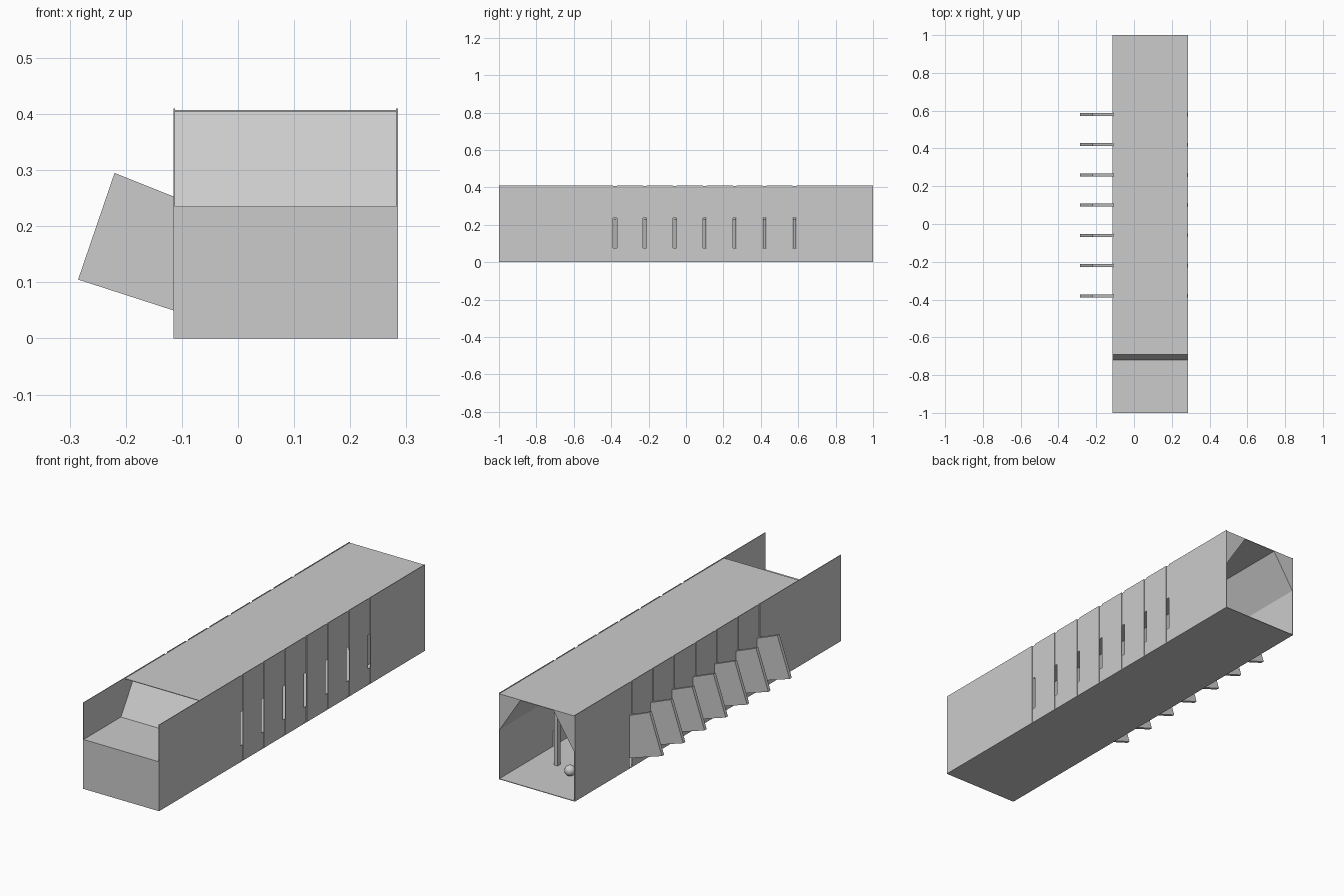
import bpy, bmesh, math
from mathutils import Vector

if "Cube" in bpy.data.objects:
    bpy.data.objects.remove(bpy.data.objects["Cube"])

grey = bpy.data.materials.new("plain_grey")
grey.diffuse_color = (0.6, 0.6, 0.6, 1)
grey.use_nodes = True
grey.node_tree.nodes["Principled BSDF"].inputs["Base Color"].default_value = grey.diffuse_color

X0, X1 = -0.115, 0.285      # outer faces of the side walls
T = 0.003                   # sheet thickness
TOP, SHOULDER = 0.41, 0.235
SLOTS = [-0.38 + 0.16 * i for i in range(7)]
SLOT_W = 0.02


def finish(name, bm):
    bmesh.ops.recalc_face_normals(bm, faces=bm.faces[:])
    me = bpy.data.meshes.new(name)
    bm.to_mesh(me)
    bm.free()
    me.materials.append(grey)
    ob = bpy.data.objects.new(name, me)
    bpy.context.collection.objects.link(ob)
    return ob


def add_prism(bm, pts, depth):
    """Extrude a closed loop of 3D points along a depth vector."""
    face = bm.faces.new([bm.verts.new(p) for p in pts])
    ext = bmesh.ops.extrude_face_region(bm, geom=[face], use_keep_orig=True)
    verts = [g for g in ext["geom"] if isinstance(g, bmesh.types.BMVert)]
    bmesh.ops.translate(bm, verts=verts, vec=Vector(depth))


def add_box(bm, x, y, z):
    add_prism(bm, [(x[0], y[0], z[0]), (x[1], y[0], z[0]),
                   (x[1], y[1], z[0]), (x[0], y[1], z[0])], (0, 0, z[1] - z[0]))


def box(name, x, y, z):
    bm = bmesh.new()
    add_box(bm, x, y, z)
    return finish(name, bm)


# floor, lid and the low front wall with its ledge
box("floor", (X0, X1), (-1, 1), (0, T))
box("lid", (X0 + T, X1 - T), (-0.69, 1), (TOP - 2 * T, TOP - T))
box("front_wall", (X0 + T, X1 - T), (-1, -1 + T), (T, SHOULDER))
box("front_ledge", (X0 + T, X1 - T), (-1 + T, -0.72), (SHOULDER - T, SHOULDER))

# sloping plate from the ledge up to the lid
bm = bmesh.new()
add_prism(bm, [(X0 + T, -0.72, SHOULDER), (X0 + T, -0.61, TOP - 2 * T),
               (X0 + T, -0.605, TOP - 2 * T), (X0 + T, -0.716, SHOULDER - T)],
          (X1 - X0 - 2 * T, 0, 0))
finish("ramp", bm)

# side walls: panels separated by narrow full-height slots
for name, xa, xb in (("left_wall", X0, X0 + T), ("right_wall", X1 - T, X1)):
    bm = bmesh.new()
    edges = [-1]
    for s in SLOTS:
        edges += [s - SLOT_W / 2, s + SLOT_W / 2]
    edges.append(1)
    for a, b in zip(edges[::2], edges[1::2]):
        add_box(bm, (xa, xb), (a, b), (T, TOP))
    finish(name, bm)

# strips closing the bottom of the right slots
bm = bmesh.new()
for s in SLOTS:
    add_box(bm, (X1 - 2 * T, X1 - T), (s - 0.015, s + 0.015), (T, 0.075))
finish("slot_backings", bm)

# wedges along the upper inside corners
for name, wall, sign in (("left_wedge", X0 + T, 1), ("right_wedge", X1 - T, -1)):
    bm = bmesh.new()
    z = TOP - 2 * T
    add_prism(bm, [(wall, -0.72, SHOULDER), (wall, -0.61, z),
                   (wall + sign * 0.11, -0.61, z)], (0, 0.001, 0))
    add_prism(bm, [(wall, -0.61, SHOULDER), (wall, -0.61, z),
                   (wall + sign * 0.11, -0.61, z)], (0, 1.61, 0))
    finish(name, bm)

# tilted square plates passing through the left slots
bm = bmesh.new()
for s in SLOTS:
    y = s - 0.008
    add_prism(bm, [(-0.22, y, 0.295), (-0.285, y, 0.105), (-0.115, y, 0.05),
                   (-0.10, y, 0.045), (-0.05, y, 0.228), (-0.115, y, 0.253)],
              (0, 0.016, 0))
finish("side_plates", bm)

# small stand seen through the open back
bm = bmesh.new()
add_box(bm, (0.15, 0.17), (0.73, 0.75), (T, TOP - 2 * T))
finish("inner_post", bm)
bpy.ops.mesh.primitive_uv_sphere_add(segments=16, ring_count=8, radius=0.025,
                                     location=(0.05, 0.8, 0.028))
knob = bpy.context.object
knob.name = "inner_knob"
knob.data.materials.append(grey)
bpy.ops.object.shade_smooth_by_angle(angle=math.radians(40))
